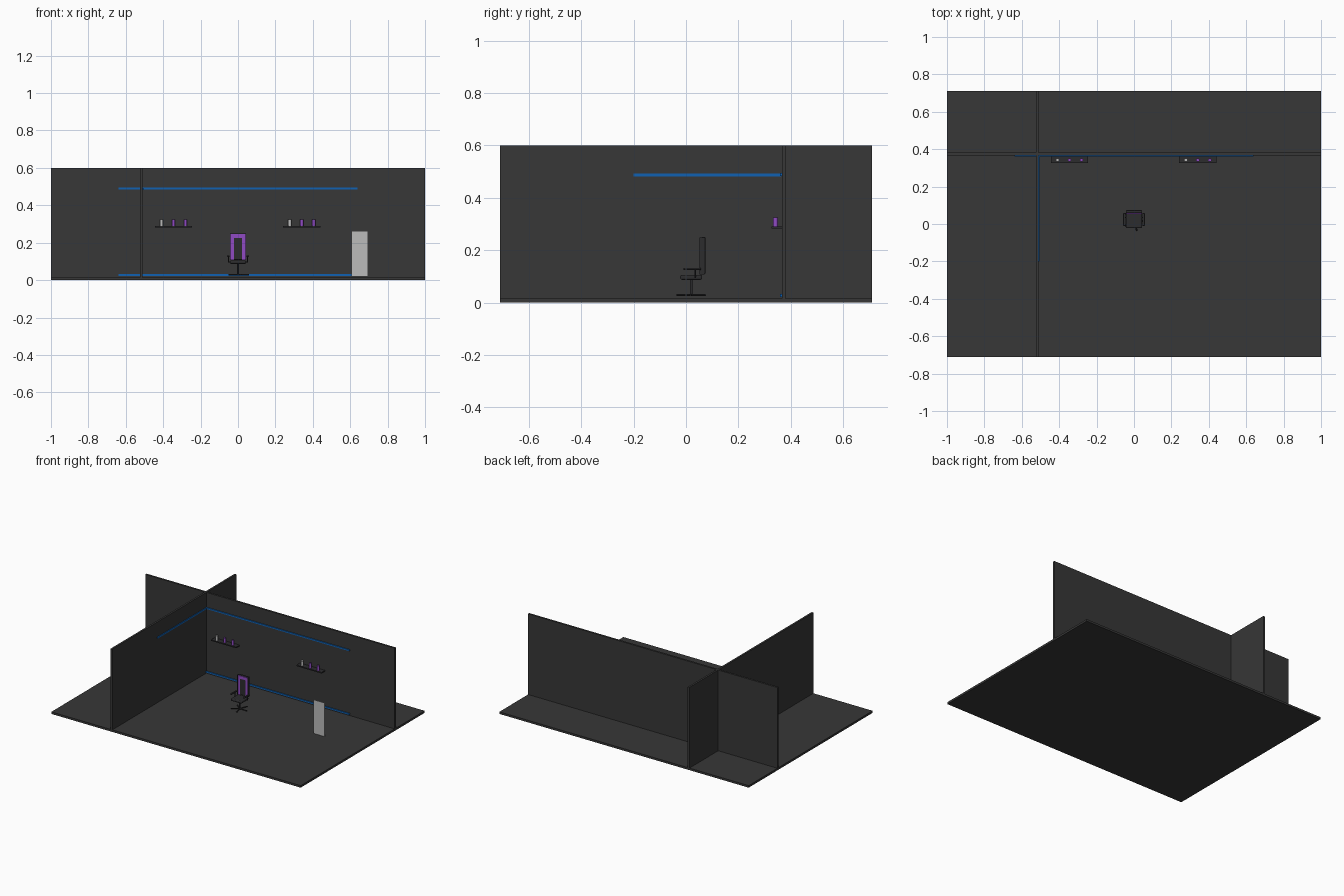
import bpy, math
from mathutils import Vector

cube = bpy.data.objects.get("Cube")
if cube:
    bpy.data.objects.remove(cube)


def material(name, rgb):
    m = bpy.data.materials.new(name)
    m.use_nodes = True
    m.diffuse_color = (*rgb, 1)
    m.node_tree.nodes["Principled BSDF"].inputs["Base Color"].default_value = (*rgb, 1)
    return m


CHARCOAL = material("charcoal", (0.038, 0.038, 0.038))
BLACK = material("chair black", (0.025, 0.025, 0.027))
PURPLE = material("purple", (0.28, 0.07, 0.55))
BLUE = material("light strip blue", (0.005, 0.12, 0.45))
GREY = material("pale grey", (0.5, 0.5, 0.5))


def finish(name, mat):
    o = bpy.context.object
    o.name = name
    o.data.materials.append(mat)
    return o


def box(name, x, y, z, mat, bevel=0):
    """Box from three (low, high) ranges."""
    ranges = (x, y, z)
    bpy.ops.mesh.primitive_cube_add(size=1, location=[(a + b) / 2 for a, b in ranges])
    o = finish(name, mat)
    for v in o.data.vertices:
        v.co = [c * (b - a) for c, (a, b) in zip(v.co, ranges)]
    if bevel:
        m = o.modifiers.new("rounding", "BEVEL")
        m.width, m.segments = bevel, 3
    return o


def rod(name, start, end, radius, mat, sides=16):
    a, b = Vector(start), Vector(end)
    bpy.ops.mesh.primitive_cylinder_add(vertices=sides, radius=radius,
                                        depth=(b - a).length, location=(a + b) / 2)
    o = finish(name, mat)
    o.rotation_euler = (b - a).to_track_quat("Z", "Y").to_euler()
    bpy.ops.object.shade_smooth_by_angle()
    return o


# Room
box("floor", (-1, 1), (-.71, .71), (0, .015), CHARCOAL)
box("back_wall", (-1, 1), (.367, .381), (.015, .6), CHARCOAL)
box("side_wall", (-.525, -.511), (-.71, .71), (.015, .6), CHARCOAL)

# Light strips
box("upper_strip", (-.64, .64), (.36, .368), (.484, .494), BLUE)
box("lower_strip", (-.64, .64), (.36, .368), (.022, .032), BLUE)
box("side_strip", (-.512, -.506), (-.2, .362), (.482, .493), BLUE)

# Shelves with bottles
for side, cx in (("right", -.345), ("left", .341)):
    box(side + "_shelf", (cx - .1, cx + .1), (.327, .367), (.282, .29), BLACK)
    for i, mat in enumerate((GREY, PURPLE, PURPLE)):
        bx = cx + (i - 1) * .064
        rod(f"{side}_bottle_{i + 1}", (bx, .342, .29), (bx, .342, .325), .009, mat)

# Standing mirror, a single thin sheet
box("mirror", (.608, .696), (-.001, .001), (.018, .262), GREY)

# Chair base: five-legged star and column
hub = Vector((0, .02, .028))
for i in range(5):
    a = math.radians(-75 + 72 * i)
    tip = hub + Vector((math.cos(a), math.sin(a), 0)) * .058
    rod(f"base_leg_{i + 1}", hub, tip, .004, BLACK, 8)
rod("column", hub, (0, .02, .088), .005, BLACK)

# Seat and backrest
box("seat", (-.043, .043), (-.022, .062), (.087, .106), BLACK, .007)
box("back_shell", (-.042, .042), (.059, .074), (.108, .25), BLACK, .004)
box("back_top_frame", (-.039, .039), (.053, .06), (.225, .246), PURPLE)
box("back_pad", (-.022, .022), (.055, .06), (.11, .225), BLACK)

# Paired side parts
for side, s in (("right", -1), ("left", 1)):
    def span(a, b):
        return tuple(sorted((a * s, b * s)))
    box(side + "_back_frame", span(.022, .039), (.053, .06), (.108, .225), PURPLE)
    box(side + "_back_wing", span(.039, .043), (.051, .07), (.108, .249), BLACK)
    box(side + "_armrest", span(.045, .058), (-.01, .058), (.124, .132), BLACK, .003)
    rod(side + "_arm_post", (.05 * s, .035, .095), (.05 * s, .035, .126), .003, BLACK, 8)
    rod(side + "_arm_brace", (.03 * s, .035, .096), (.052 * s, .035, .096), .003, BLACK, 8)
